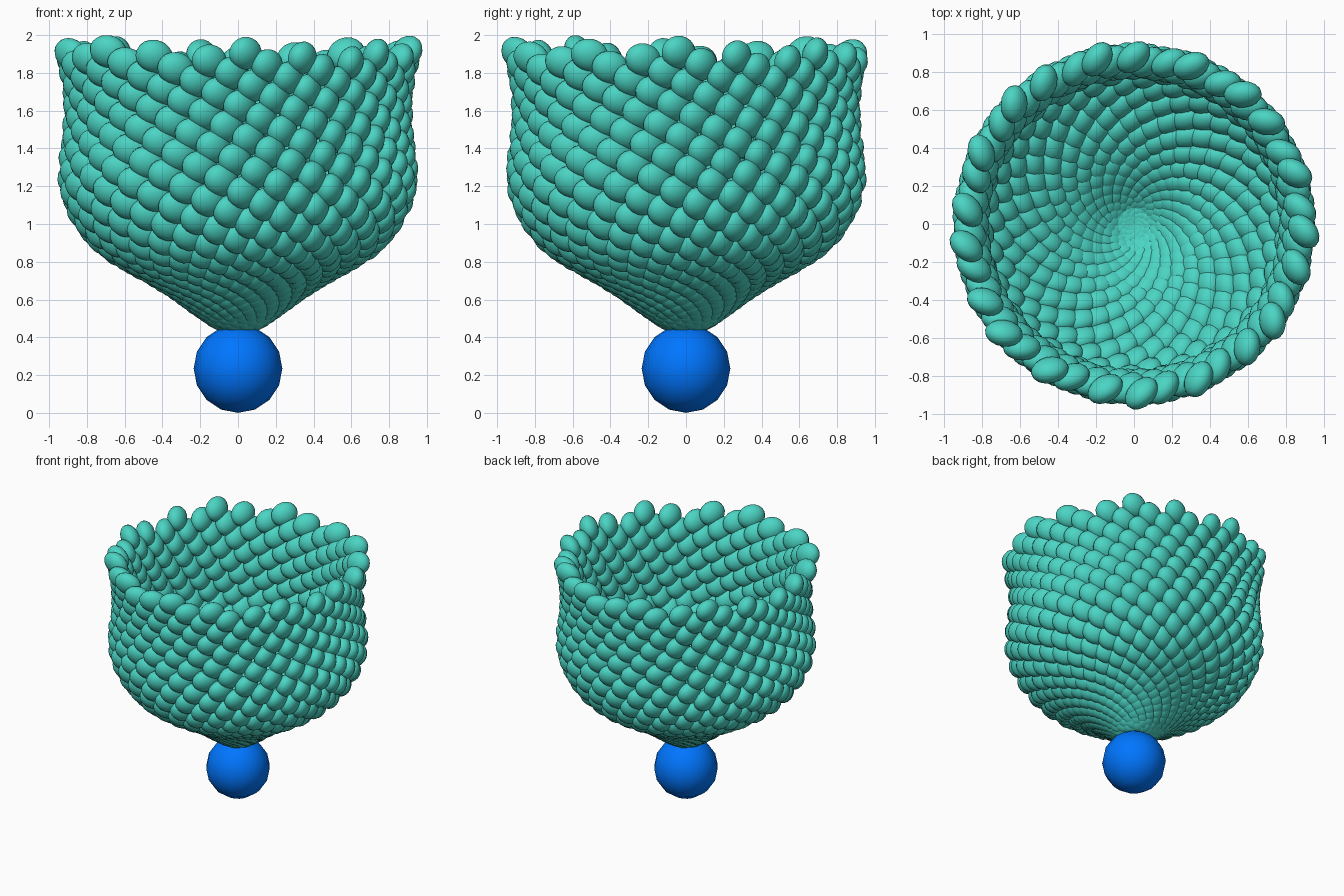
import bpy, bmesh, math
from mathutils import Matrix, Vector

if "Cube" in bpy.data.objects:
    bpy.data.objects.remove(bpy.data.objects["Cube"])


def material(name, colour):
    m = bpy.data.materials.new(name)
    m.diffuse_color = (*colour, 1)
    m.use_nodes = True
    m.node_tree.nodes["Principled BSDF"].inputs["Base Color"].default_value = m.diffuse_color
    return m


def sphere_data(segments, rings):
    bm = bmesh.new()
    bmesh.ops.create_uvsphere(bm, u_segments=segments, v_segments=rings, radius=1)
    verts = [v.co.copy() for v in bm.verts]
    faces = [[v.index for v in f.verts] for f in bm.faces]
    bm.free()
    return verts, faces


def add_object(name, verts, faces, mat):
    mesh = bpy.data.meshes.new(name)
    mesh.from_pydata(verts, [], faces)
    mesh.materials.append(mat)
    mesh.shade_smooth()
    obj = bpy.data.objects.new(name, mesh)
    bpy.context.collection.objects.link(obj)


# Cup profile (radius, height) through the bead centres
PROFILE = [(0, .505), (.1, .52), (.2, .588), (.32, .675), (.45, .755), (.57, .82),
           (.67, .88), (.745, .945), (.81, 1.035), (.85, 1.12), (.873, 1.21),
           (.868, 1.32), (.85, 1.45), (.842, 1.58), (.847, 1.7), (.865, 1.8),
           (.895, 1.913)]


def walk_profile():
    """Step along the profile, with closer steps towards the bottom."""
    points, carry = [], 0.0
    for a, b in zip(PROFILE, PROFILE[1:]):
        a, b = Vector(a), Vector(b)
        length = (b - a).length
        while carry < length:
            p = a.lerp(b, carry / length)
            points.append(p)
            carry += .0019 + .0013 * min(1, p.x / .85)
        carry -= length
    return points


# Bead cup: tilted ellipsoids turned by the golden angle at every step
GOLDEN = math.pi * (3 - math.sqrt(5))
ball_v, ball_f = sphere_data(16, 10)
path = walk_profile()
tilt = (Matrix.Rotation(math.radians(-18), 4, 'Y')
        @ Matrix.Rotation(math.radians(-20), 4, 'X')
        @ Matrix.Diagonal((.102, .068, .088, 1)))
verts, faces = [], []
for i, p in enumerate(path):
    angle = math.radians(220) + (len(path) - 1 - i) * GOLDEN
    place = (Matrix.Translation((p.x * math.cos(angle), p.x * math.sin(angle), p.y))
             @ Matrix.Rotation(angle - math.pi / 4, 4, 'Z') @ tilt)
    base = len(verts)
    verts += [place @ v for v in ball_v]
    faces += [[base + k for k in f] for f in ball_f]
add_object("bead_cup", verts, faces, material("teal", (.07, .66, .55)))

# Base ball under the cup
base_v, base_f = sphere_data(16, 8)
add_object("base_ball", [v * .235 + Vector((0, 0, .235)) for v in base_v],
           base_f, material("blue", (0, .18, 1)))
